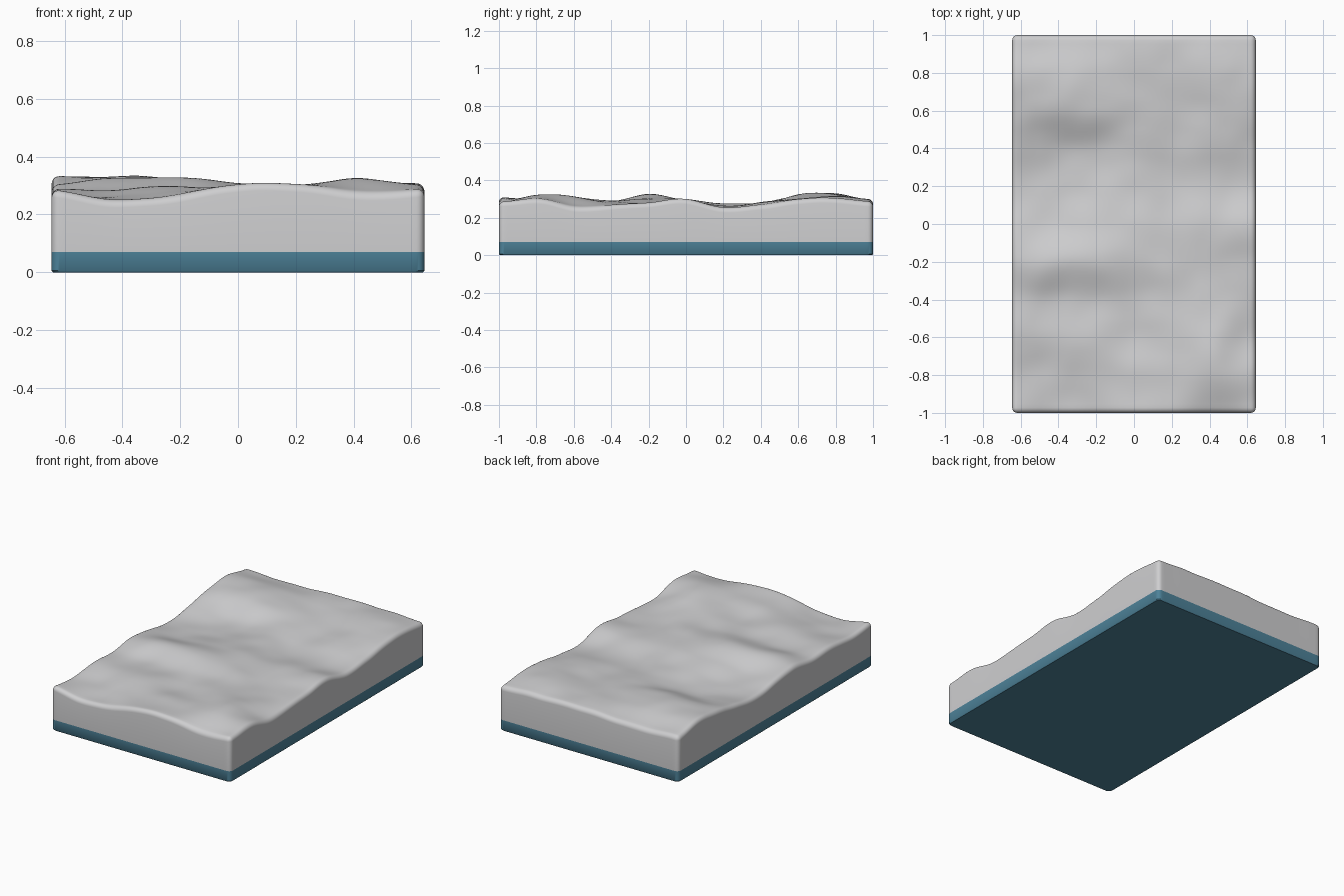
import bpy, bmesh, math
from mathutils import Vector, noise

if "Cube" in bpy.data.objects:
    bpy.data.objects.remove(bpy.data.objects["Cube"])

HX, HY, R, SEAM = 0.645, 1.0, 0.028, 0.07

# Coarse terrain heights in thousandths, rows front to back, columns left to right
HEIGHTS = [
    (285, 252, 268, 302, 306, 276, 290),
    (270, 262, 280, 300, 300, 325, 302),
    (285, 285, 302, 282, 300, 310, 262),
    (280, 278, 285, 285, 290, 285, 270),
    (305, 330, 325, 312, 295, 280, 282),
    (280, 272, 290, 300, 290, 290, 302),
    (258, 253, 265, 275, 260, 262, 255),
    (280, 262, 262, 280, 270, 285, 270),
    (315, 325, 318, 300, 285, 300, 300),
    (328, 326, 318, 305, 302, 320, 305),
    (295, 290, 285, 300, 300, 295, 288)]


def spline(vals, t):
    """Catmull-Rom interpolation along evenly spaced values, t in 0..1."""
    n = len(vals) - 1
    i = min(int(t * n), n - 1)
    f = t * n - i
    a, b, c, d = (vals[min(max(i + k, 0), n)] for k in (-1, 0, 1, 2))
    return b + 0.5 * f * (c - a + f * (2*a - 5*b + 4*c - d + f * (3*(b - c) + d - a)))


def terrain(x, y):
    u = min(max((x + HX) / (2 * HX), 0), 1)
    v = min(max((y + HY) / (2 * HY), 0), 1)
    h = spline([spline(row, u) for row in HEIGHTS], v) / 1000
    return h + 0.007 * noise.noise(Vector((x * 6, y * 6, 0.3)))


def lines(half, n):
    """Grid positions, packed tightly where the rim rounds over."""
    inner = half - R
    rim = [inner + R * math.sin(math.radians(a)) for a in (18, 36, 54, 72, 90)]
    mid = [-inner + 2 * inner * i / n for i in range(n + 1)]
    return [-r for r in reversed(rim)] + mid + rim


def rounded(x, y):
    """Round the plan corners and return the rim drop."""
    cx = min(max(x, R - HX), HX - R)
    cy = min(max(y, R - HY), HY - R)
    qx, qy = x - cx, y - cy
    length = math.hypot(qx, qy)
    if length < 1e-6:
        return x, y, 0
    rho = max(abs(qx), abs(qy))
    k = rho / length
    return cx + qx * k, cy + qy * k, R - math.sqrt(max(R * R - rho * rho, 0))


def material(name, rgb):
    m = bpy.data.materials.new(name)
    m.diffuse_color = (*rgb, 1)
    m.use_nodes = True
    m.node_tree.nodes["Principled BSDF"].inputs["Base Color"].default_value = m.diffuse_color
    return m


def finish(bm, name, mat):
    bmesh.ops.recalc_face_normals(bm, faces=bm.faces)
    me = bpy.data.meshes.new(name)
    bm.to_mesh(me)
    bm.free()
    me.materials.append(mat)
    ob = bpy.data.objects.new(name, me)
    bpy.context.collection.objects.link(ob)
    bpy.context.view_layer.objects.active = ob
    ob.select_set(True)
    bpy.ops.object.shade_smooth_by_angle(angle=math.radians(40))
    ob.select_set(False)


# Uneven upper slab: terrain grid with a rounded rim and straight walls
bm = bmesh.new()
xs, ys = lines(HX, 64), lines(HY, 100)
grid = []
for y in ys:
    row = []
    for x in xs:
        px, py, drop = rounded(x, y)
        row.append(bm.verts.new((px, py, terrain(px, py) - drop)))
    grid.append(row)
for j in range(len(ys) - 1):
    for i in range(len(xs) - 1):
        bm.faces.new((grid[j][i], grid[j][i+1], grid[j+1][i+1], grid[j+1][i]))
rim = (grid[0] + [r[-1] for r in grid[1:]] + grid[-1][-2::-1]
       + [r[0] for r in grid[-2:0:-1]])
outline = [(v.co.x, v.co.y) for v in rim]
foot = [bm.verts.new((x, y, SEAM)) for x, y in outline]
for i in range(len(rim)):
    k = (i + 1) % len(rim)
    bm.faces.new((rim[i], foot[i], foot[k], rim[k]))
finish(bm, "uneven_slab", material("pale grey", (0.62, 0.62, 0.63)))

# Flat base layer with a slightly eased bottom edge
bm = bmesh.new()
loops = [[bm.verts.new((x * (1 - e / HX), y * (1 - e / HY), z)) for x, y in outline]
         for e, z in ((0.005, 0), (0, 0.006), (0, SEAM))]
for a, b in zip(loops, loops[1:]):
    for i in range(len(a)):
        k = (i + 1) % len(a)
        bm.faces.new((a[i], a[k], b[k], b[i]))
bm.faces.new(loops[0])
bm.faces.new(loops[-1])
finish(bm, "base_layer", material("teal blue", (0.075, 0.225, 0.32)))
